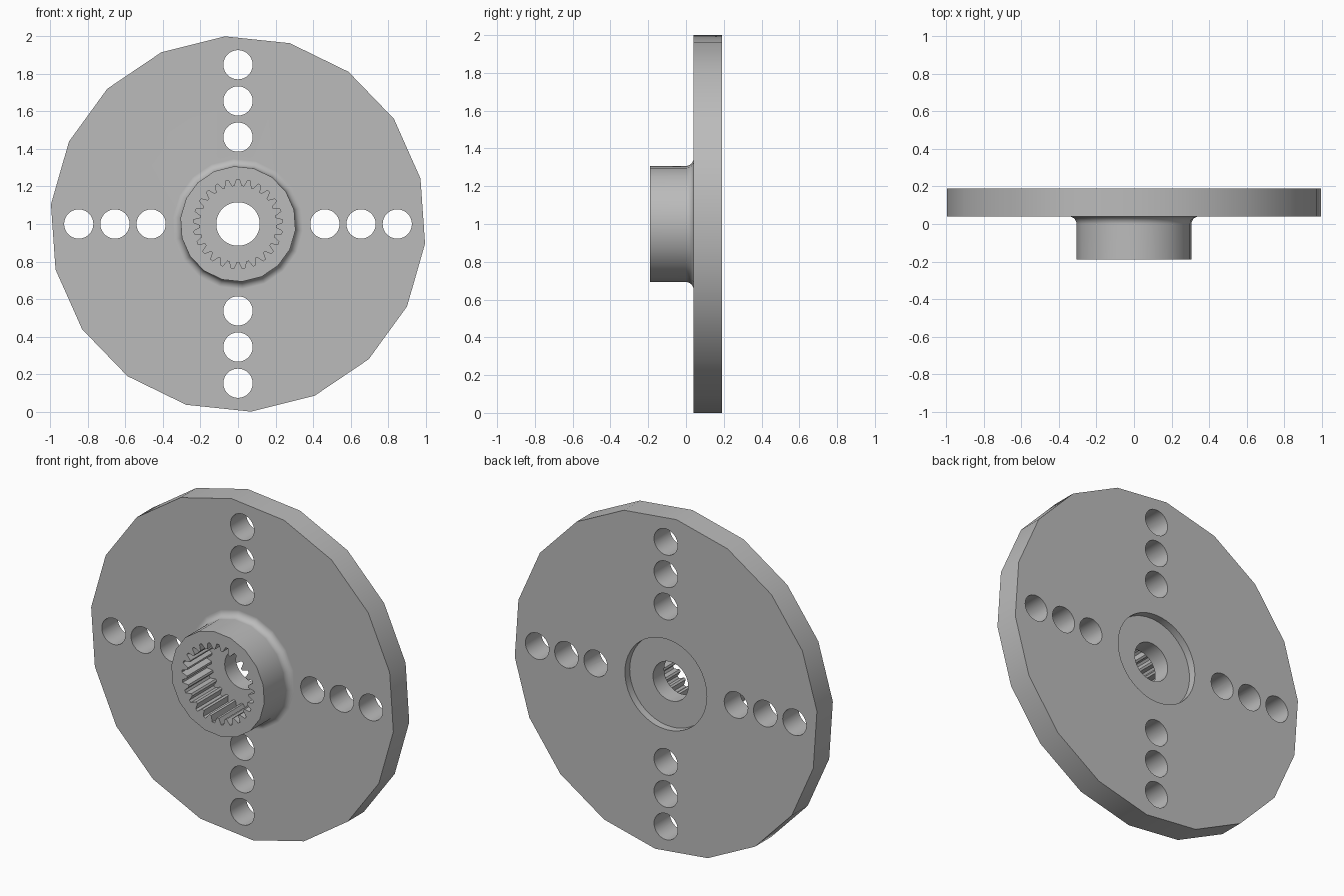
import bpy, bmesh, math

if "Cube" in bpy.data.objects:
    bpy.data.objects.remove(bpy.data.objects["Cube"])

CZ = 1.0  # height of the axis, which runs along y


def ring(bm, n, radius, y, phase=0.0):
    """Ring of n vertices around the axis; radius may be a list of one value per vertex."""
    out = []
    for i in range(n):
        a = phase + 2 * math.pi * i / n
        r = radius[i % len(radius)] if isinstance(radius, (list, tuple)) else radius
        out.append(bm.verts.new((r * math.cos(a), y, CZ + r * math.sin(a))))
    return out


def lathe(name, n, profile, phase=0.0, offset=(0, 0)):
    """Closed solid made from (radius, y) rings, capped at both ends."""
    bm = bmesh.new()
    rings = [ring(bm, n, r, y, phase) for r, y in profile]
    for a, b in zip(rings, rings[1:]):
        for i in range(n):
            j = (i + 1) % n
            bm.faces.new((a[i], a[j], b[j], b[i]))
    bm.faces.new(rings[0])
    bm.faces.new(rings[-1])
    bmesh.ops.translate(bm, verts=bm.verts, vec=(offset[0], 0, offset[1]))
    bmesh.ops.recalc_face_normals(bm, faces=bm.faces)
    mesh = bpy.data.meshes.new(name)
    bm.to_mesh(mesh)
    bm.free()
    obj = bpy.data.objects.new(name, mesh)
    bpy.context.collection.objects.link(obj)
    return obj


# Disc and hub, joined by a concave fillet
fillet = 0.04
profile = [(0.308, -0.19)]
for k in range(7):
    t = math.radians(15 * k)
    profile.append((0.308 + fillet * (1 - math.cos(t)), fillet * math.sin(t)))
profile += [(1.0025, 0.04), (1.0025, 0.19)]
body = lathe("splined_hub_disc", 18, profile, math.radians(94))

cutters = []
# Four rows of three mounting holes
for k in range(4):
    a = k * math.pi / 2
    for d in (0.463, 0.656, 0.849):
        cutters.append(lathe("mounting_hole_cutter", 32, [(0.078, -0.1), (0.078, 0.3)],
                             offset=(d * math.cos(a), d * math.sin(a))))
# Toothed socket in the hub: 25 grooves, four points each
groove = [0.238, 0.238, 0.203, 0.203]
cutters.append(lathe("spline_socket_cutter", 100, [(groove, -0.3), (groove, 0.04)],
                     math.radians(90 - 1.8)))
# Screw hole and round recess in the back
cutters.append(lathe("screw_hole_cutter", 48, [(0.116, -0.1), (0.116, 0.3)]))
cutters.append(lathe("back_recess_cutter", 48, [(0.27, 0.145), (0.27, 0.3)]))

bpy.context.view_layer.objects.active = body
body.select_set(True)
for c in cutters:
    mod = body.modifiers.new("cut", 'BOOLEAN')
    mod.operation = 'DIFFERENCE'
    mod.solver = 'EXACT'
    mod.object = c
    bpy.ops.object.modifier_apply(modifier=mod.name)
    bpy.data.objects.remove(c)

# One grey for the whole part
grey = bpy.data.materials.new("grey")
grey.diffuse_color = (0.5, 0.5, 0.5, 1)
grey.use_nodes = True
grey.node_tree.nodes["Principled BSDF"].inputs["Base Color"].default_value = grey.diffuse_color
body.data.materials.clear()
body.data.materials.append(grey)

bpy.ops.object.shade_smooth_by_angle(angle=math.radians(30))
weighted = body.modifiers.new("flat_caps", 'WEIGHTED_NORMAL')
weighted.keep_sharp = True
